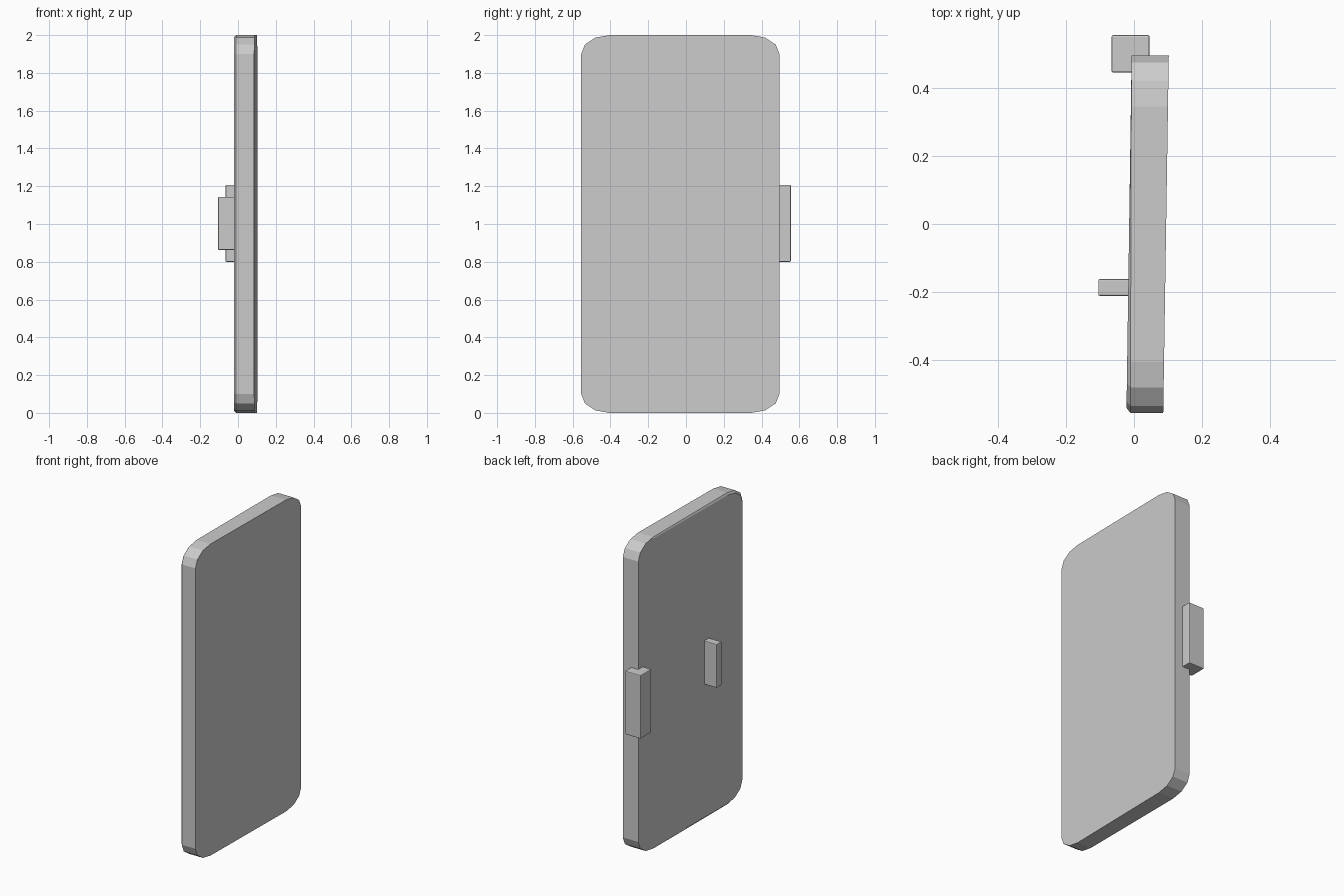
import bpy, bmesh, math

if "Cube" in bpy.data.objects:
    bpy.data.objects.remove(bpy.data.objects["Cube"])


def rounded_outline(y0, y1, z0, z1, ry, rz, seg=3):
    """Rectangle in the YZ plane with elliptical corners."""
    pts = []
    for k, (cy, cz) in enumerate([(y1 - ry, z1 - rz), (y0 + ry, z1 - rz),
                                  (y0 + ry, z0 + rz), (y1 - ry, z0 + rz)]):
        for i in range(seg + 1):
            a = math.pi / 2 * (k + i / seg)
            pts.append((cy + ry * math.cos(a), cz + rz * math.sin(a)))
    return pts


def finish(bm, name):
    bmesh.ops.recalc_face_normals(bm, faces=bm.faces)
    mesh = bpy.data.meshes.new(name)
    bm.to_mesh(mesh)
    bm.free()
    ob = bpy.data.objects.new(name, mesh)
    bpy.context.collection.objects.link(ob)
    return ob


def block(name, x, y, z, bevel=0.005):
    bm = bmesh.new()
    bmesh.ops.create_cube(bm, size=1)
    for v in bm.verts:
        for i, (lo, hi) in enumerate((x, y, z)):
            v.co[i] = lo if v.co[i] < 0 else hi
    ob = finish(bm, name)
    mod = ob.modifiers.new("soft_edges", 'BEVEL')
    mod.width = bevel
    mod.segments = 2
    return ob


# Door panel: slightly turned slab, shallow chamfer on the handle side
bm = bmesh.new()
outer = rounded_outline(-0.555, 0.495, 0, 2, 0.15, 0.1)
inner = rounded_outline(-0.54, 0.493, 0.01, 1.99, 0.145, 0.098)
loops = [
    [bm.verts.new((0.0945 + 0.0155 * y, y, z)) for y, z in outer],
    [bm.verts.new((-0.009 + 0.003 * y, y, z)) for y, z in outer],
    [bm.verts.new((-0.0142 + 0.0145 * y, y, z)) for y, z in inner],
]
for a, b in zip(loops, loops[1:]):
    for i in range(len(a)):
        j = (i + 1) % len(a)
        bm.faces.new((a[i], a[j], b[j], b[i]))
bm.faces.new(loops[0])
bm.faces.new(loops[-1])
finish(bm, "door_panel")

# Hinge block on the +y edge and pull handle on the back face
block("hinge_block", (-0.066, 0.046), (0.445, 0.555), (0.80, 1.207))
block("pull_handle", (-0.105, 0.0), (-0.211, -0.162), (0.863, 1.143), 0.004)
